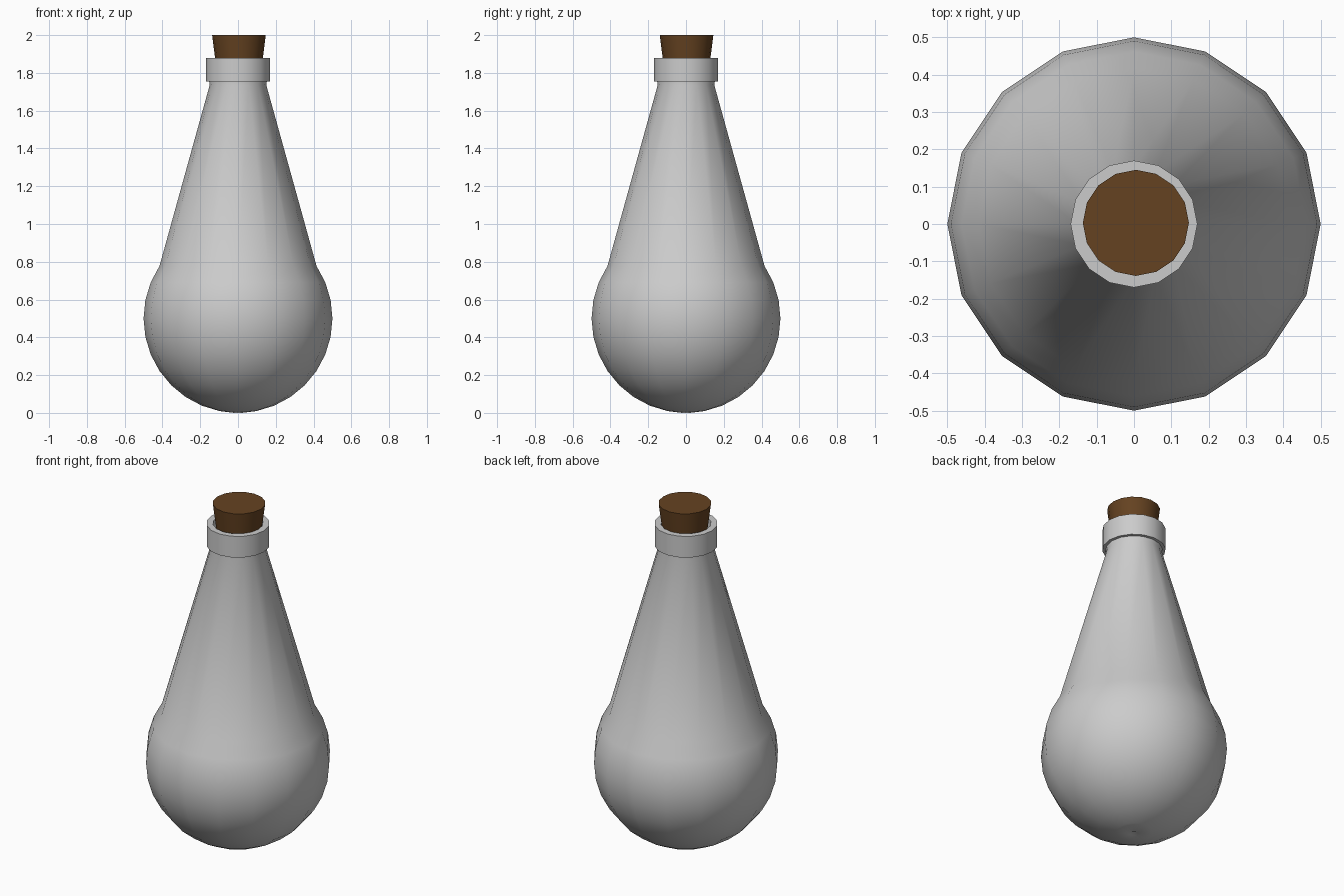
import bpy, bmesh, math

if "Cube" in bpy.data.objects:
    bpy.data.objects.remove(bpy.data.objects["Cube"])

SIDES = 16


def lathe(name, profile, closed=False, centre=(0, 0), angle=40):
    """Spin (radius, z) points about z; radius 0 makes a single pole vertex."""
    bm = bmesh.new()
    rings = []
    for r, z in profile:
        if r == 0:
            rings.append([bm.verts.new((centre[0], centre[1], z))] * SIDES)
        else:
            rings.append([bm.verts.new((centre[0] + r * math.cos(2 * math.pi * i / SIDES),
                                        centre[1] + r * math.sin(2 * math.pi * i / SIDES), z))
                          for i in range(SIDES)])
    pairs = list(zip(rings, rings[1:]))
    if closed:
        pairs.append((rings[-1], rings[0]))
    for a, b in pairs:
        for i in range(SIDES):
            j = (i + 1) % SIDES
            quad = list(dict.fromkeys((a[i], a[j], b[j], b[i])))
            bm.faces.new(quad)
    bmesh.ops.recalc_face_normals(bm, faces=bm.faces)
    mesh = bpy.data.meshes.new(name)
    bm.to_mesh(mesh)
    bm.free()
    obj = bpy.data.objects.new(name, mesh)
    bpy.context.collection.objects.link(obj)
    bpy.ops.object.select_all(action='DESELECT')
    obj.select_set(True)
    bpy.context.view_layer.objects.active = obj
    bpy.ops.object.shade_smooth_by_angle(angle=math.radians(angle))
    return obj


# Bottle body: round bulb running into a tapered neck, with a thin inner wall
def bulb(radius):
    step = math.pi / 16
    return [(radius * math.sin(k * step), 0.5 - radius * math.cos(k * step))
            for k in range(1, 12)]


outer = [(0, 0.012), (0.02, 0.0)] + bulb(0.5) + [(0.15, 1.735), (0.155, 1.77), (0.155, 1.86)]
inner = [(0, 0.022)] + bulb(0.488) + [(0.138, 1.735), (0.143, 1.77), (0.143, 1.86)]
lathe("bottle_body", outer + inner[::-1], angle=60)

# Collar around the mouth
lathe("neck_collar", [(0.17, 1.755), (0.17, 1.88), (0.135, 1.88), (0.135, 1.755)], closed=True)

# Tapered cork
cork = lathe("cork", [(0, 1.75), (0.11, 1.75), (0.142, 2.0), (0, 2.0)], centre=(0.005, 0.003))
brown = bpy.data.materials.new("cork_brown")
brown.diffuse_color = (0.13, 0.055, 0.015, 1)
brown.use_nodes = True
brown.node_tree.nodes["Principled BSDF"].inputs["Base Color"].default_value = brown.diffuse_color
cork.data.materials.append(brown)
